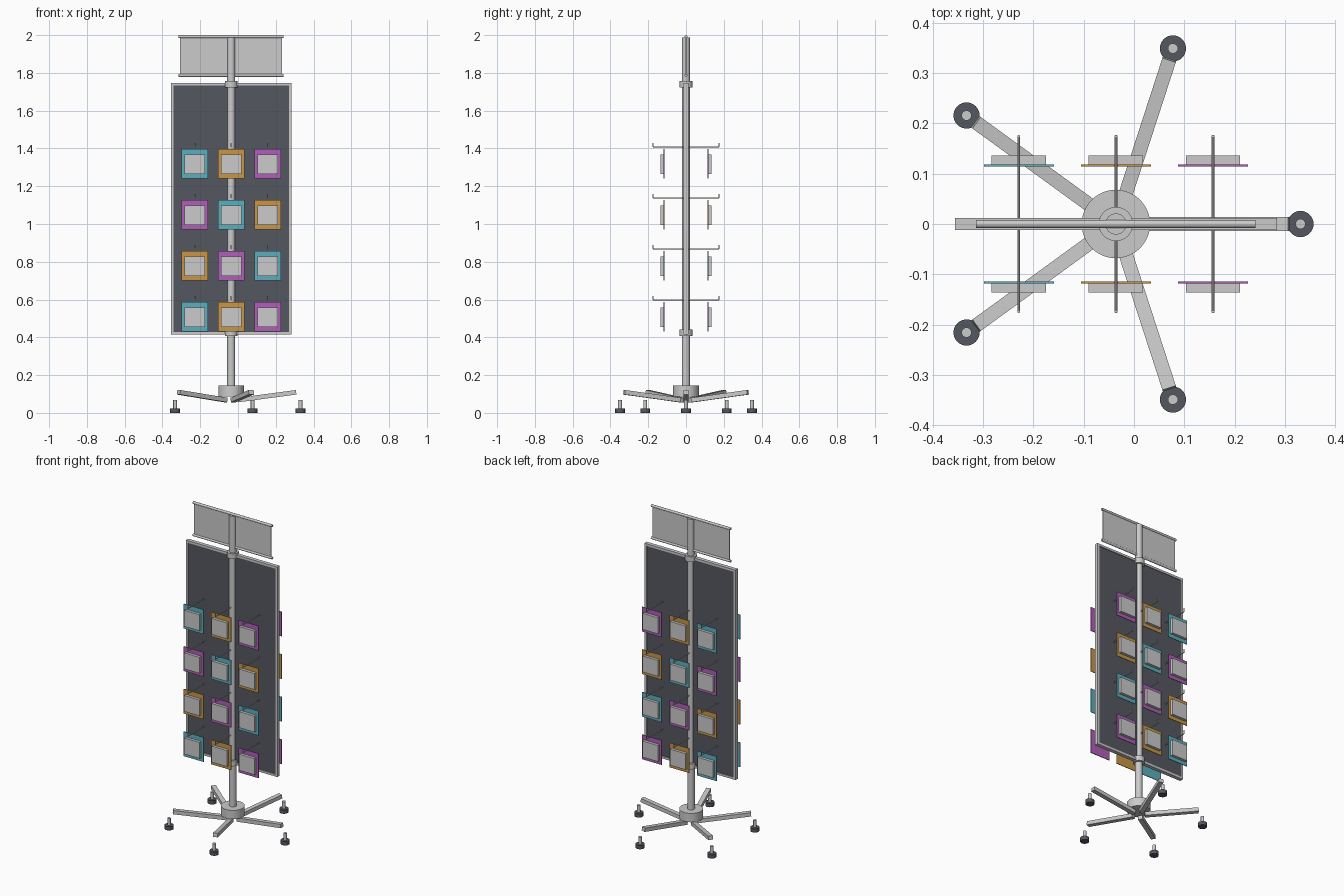
import bpy
import bmesh
import math
from mathutils import Matrix, Vector

cube = bpy.data.objects.get("Cube")
if cube:
    bpy.data.objects.remove(cube, do_unlink=True)


def material(name, rgb):
    mat = bpy.data.materials.new(name)
    mat.use_nodes = True
    mat.diffuse_color = (*rgb, 1)
    mat.node_tree.nodes["Principled BSDF"].inputs["Base Color"].default_value = (*rgb, 1)
    return mat


METAL = material("light grey", (0.6, 0.6, 0.6))
DARK = material("charcoal", (0.09, 0.097, 0.117))
CARD_COLOURS = [material("teal", (0.107, 0.43, 0.515)),
                material("orange", (0.578, 0.305, 0.061)),
                material("purple", (0.43, 0.114, 0.485))]


def add_box(bm, centre, size, matrix=Matrix()):
    place = matrix @ Matrix.Translation(centre) @ Matrix.Diagonal((*size, 1))
    bmesh.ops.create_cube(bm, size=1, matrix=place)


def add_rod(bm, start, end, radius, sides=32):
    start, end = Vector(start), Vector(end)
    axis = end - start
    place = Matrix.Translation((start + end) / 2) @ axis.to_track_quat("Z", "Y").to_matrix().to_4x4()
    bmesh.ops.create_cone(bm, cap_ends=True, segments=sides, radius1=radius,
                          radius2=radius, depth=axis.length, matrix=place)


def finish(bm, name, mat, smooth=False):
    mesh = bpy.data.meshes.new(name)
    bm.to_mesh(mesh)
    bm.free()
    mesh.materials.append(mat)
    obj = bpy.data.objects.new(name, mesh)
    bpy.context.collection.objects.link(obj)
    if smooth:
        bpy.ops.object.select_all(action="DESELECT")
        obj.select_set(True)
        bpy.context.view_layer.objects.active = obj
        bpy.ops.object.shade_smooth_by_angle(angle=math.radians(35))
    return obj


def box(name, centre, size, mat):
    bm = bmesh.new()
    add_box(bm, centre, size)
    return finish(bm, name, mat)


def rod(name, start, end, radius, mat, sides=32):
    bm = bmesh.new()
    add_rod(bm, start, end, radius, sides)
    return finish(bm, name, mat, True)


X = -0.036  # axis of the pole

# Pole, collars and hub
rod("pole", (X, 0, 0.09), (X, 0, 1.987), 0.021, METAL)
rod("upper_collar", (X, 0, 1.722), (X, 0, 1.756), 0.034, METAL)
rod("lower_collar", (X, 0, 0.408), (X, 0, 0.442), 0.034, METAL)
rod("hub", (X, 0, 0.088), (X, 0, 0.144), 0.068, METAL, 48)

# Sloping legs with levelling feet
R_IN, R_OUT, Z_IN, Z_OUT, R_FOOT = 0.035, 0.344, 0.068, 0.109, 0.367
tilt = math.atan2(Z_OUT - Z_IN, R_OUT - R_IN)
length = math.hypot(Z_OUT - Z_IN, R_OUT - R_IN)
for i in range(5):
    turn = Matrix.Translation((X, 0, 0)) @ Matrix.Rotation(math.tau * i / 5, 4, "Z")
    bm = bmesh.new()
    lean = (turn @ Matrix.Translation((R_IN, 0, Z_IN))
            @ Matrix.Rotation(-tilt, 4, "Y"))
    add_box(bm, (length / 2, 0, 0), (length, 0.028, 0.024), lean)
    finish(bm, f"leg_{i + 1}", METAL)
    foot = turn @ Vector((R_FOOT, 0, 0))
    rod(f"foot_pad_{i + 1}", foot, foot + Vector((0, 0, 0.024)), 0.026, DARK)
    rod(f"foot_stud_{i + 1}", foot + Vector((0, 0, 0.02)),
        foot + Vector((0, 0, 0.068)), 0.01, METAL, 20)

# Framed display board
W, BOTTOM, TOP, BAR, DEPTH = 0.64, 0.414, 1.746, 0.014, 0.024
mid = (BOTTOM + TOP) / 2
box("board", (X, 0, mid), (W - BAR, 0.014, TOP - BOTTOM - BAR), DARK)
bm = bmesh.new()
for side in (-1, 1):
    add_box(bm, (X + side * (W - BAR) / 2, 0, mid), (BAR, DEPTH, TOP - BOTTOM))
    add_box(bm, (X, 0, mid + side * (TOP - BOTTOM - BAR) / 2),
            (W - 2 * BAR, DEPTH, BAR))
finish(bm, "board_frame", METAL)

# Header sign held between two rails
box("sign_sheet", (X, 0, 1.89), (0.54, 0.005, 0.21), METAL)
for name, z in (("sign_top_rail", 1.992), ("sign_bottom_rail", 1.787)):
    rod(name, (X - 0.278, 0, z), (X + 0.278, 0, z), 0.008, METAL, 16)

# Hooks carrying cards with packs, alike on front and back
for row in range(4):
    z = 1.408 - 0.27 * row
    for col in range(3):
        x = X + 0.193 * (col - 1)
        tag = f"{row + 1}_{col + 1}"
        bm = bmesh.new()
        add_rod(bm, (x, -0.176, z), (x, 0.176, z), 0.003, 10)
        for side in (-1, 1):
            add_rod(bm, (x, side * 0.174, z), (x, side * 0.174, z + 0.022), 0.003, 10)
        finish(bm, f"hook_{tag}", METAL, True)
        for side, face in ((-1, "front"), (1, "back")):
            box(f"{face}_card_{tag}", (x, side * 0.1165, z - 0.088),
                (0.139, 0.004, 0.156), CARD_COLOURS[(col - row) % 3])
            box(f"{face}_pack_{tag}", (x, side * 0.127, z - 0.091),
                (0.108, 0.018, 0.102), METAL)
